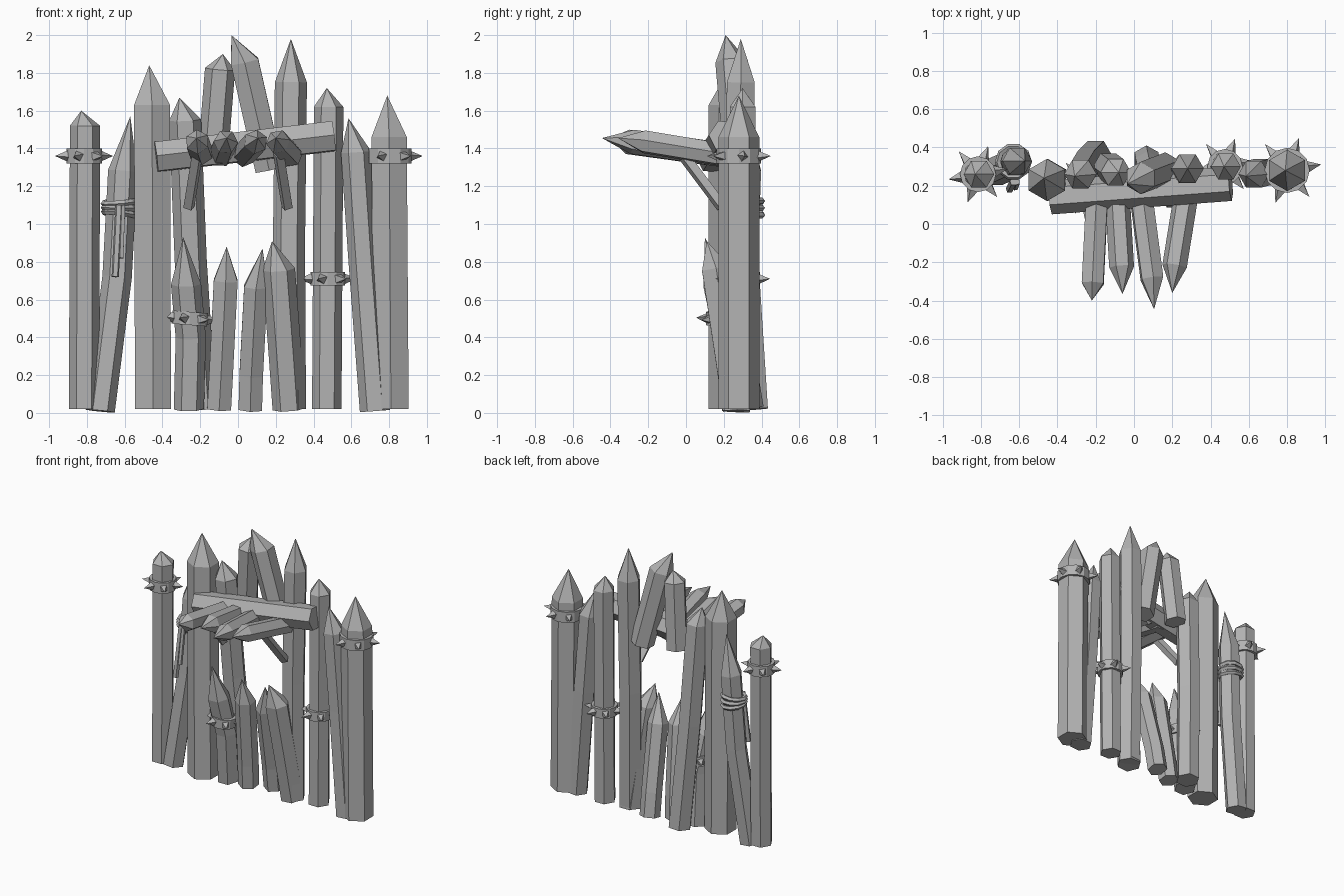
import bpy, bmesh, math
from mathutils import Vector

if "Cube" in bpy.data.objects:
    bpy.data.objects.remove(bpy.data.objects["Cube"])

wood = bpy.data.materials.new("plain grey")
wood.use_nodes = True
grey = (0.45, 0.45, 0.45, 1)
wood.diffuse_color = grey
wood.node_tree.nodes["Principled BSDF"].inputs["Base Color"].default_value = grey
UP = Vector((0, 0, 1))


def finish(name, bm):
    bmesh.ops.recalc_face_normals(bm, faces=bm.faces)
    mesh = bpy.data.meshes.new(name)
    bm.to_mesh(mesh)
    bm.free()
    mesh.materials.append(wood)
    obj = bpy.data.objects.new(name, mesh)
    bpy.context.collection.objects.link(obj)
    return obj


def ring(bm, center, radius, turn, sides, axis):
    tilt = UP.rotation_difference(axis)
    verts = []
    for i in range(sides):
        a = math.tau * i / sides + turn
        verts.append(bm.verts.new(center + tilt @ Vector((math.cos(a), math.sin(a), 0)) * radius))
    return verts


def bridge(bm, low, high):
    for i in range(len(low)):
        j = (i + 1) % len(low)
        bm.faces.new((low[i], low[j], high[j], high[i]))


def pole(name, radius, path, tip=None, point_front=False, sides=6):
    """Faceted pole through the path; sharpened when a tip is given."""
    bm = bmesh.new()
    path = [Vector(p) for p in path]
    axis = (path[-1] - path[0]).normalized()
    turn = math.pi / 2 if point_front else 0
    rings = [ring(bm, p, radius, turn, sides, axis) for p in path]
    bm.faces.new(rings[0])
    for low, high in zip(rings, rings[1:]):
        bridge(bm, low, high)
    if tip:
        apex = bm.verts.new(tip)
        top = rings[-1]
        for i in range(sides):
            bm.faces.new((top[i], top[(i + 1) % sides], apex))
    else:
        bm.faces.new(rings[-1])
    return finish(name, bm)


def spiked_band(name, center, radius, height=0.07, tilt=0, studs=6):
    """Flat collar with pyramid studs all around."""
    bm = bmesh.new()
    half = UP * height / 2
    outer = [ring(bm, h, radius, 0, studs * 2, UP) for h in (-half, half)]
    inner = [ring(bm, h, radius * 0.75, 0, studs * 2, UP) for h in (-half, half)]
    bridge(bm, *outer)
    bridge(bm, *inner)
    bridge(bm, outer[0], inner[0])
    bridge(bm, outer[1], inner[1])
    for i in range(studs):
        a = math.tau * i / studs + math.radians(10)
        out = Vector((math.cos(a), math.sin(a), 0))
        base = ring(bm, out * radius * 0.9, 0.032, 0, 4, out)
        apex = bm.verts.new(out * (radius + 0.062))
        for j in range(4):
            bm.faces.new((base[j], base[(j + 1) % 4], apex))
    obj = finish(name, bm)
    obj.location = center
    obj.rotation_euler.y = tilt


# Tall palisade stakes
pole("right_end_post", .08, [(-.815, .26, .02), (-.81, .26, 1.52)], (-.83, .26, 1.6))
pole("right_leaning_stake", .078, [(-.73, .27, .01), (-.64, .31, .72), (-.61, .33, 1.28)],
     (-.57, .33, 1.57))
pole("right_thick_stake", .11, [(-.45, .23, .02), (-.455, .23, 1.63)], (-.47, .24, 1.84), True)
pole("right_gate_stake", .085, [(-.2, .36, .02), (-.25, .31, .8), (-.28, .26, 1.55)],
     (-.31, .25, 1.67))
pole("left_gate_stake", .085, [(.275, .27, .02), (.27, .28, .9), (.28, .29, 1.75)],
     (.28, .29, 1.98))
pole("left_inner_post", .078, [(.47, .3, .02), (.48, .3, 1.62)], (.47, .3, 1.72))
pole("left_leaning_stake", .08, [(.725, .27, .01), (.665, .27, .8), (.625, .26, 1.38)],
     (.585, .25, 1.56))
pole("left_end_post", .108, [(.81, .28, .02), (.8, .28, 1.46)], (.79, .28, 1.68), True)

# Short stakes closing the lower part of the gap
pole("short_stake_a", .08, [(-.26, .26, .02), (-.25, .22, .4), (-.275, .16, .68)],
     (-.29, .1, .93))
pole("short_stake_b", .073, [(-.1, .27, .02), (-.09, .25, .2), (-.065, .18, .7)],
     (-.06, .13, .88), True)
pole("short_stake_c", .072, [(.065, .34, .02), (.07, .31, .2), (.095, .2, .67)],
     (.13, .14, .87), True)
pole("short_stake_d", .087, [(.27, .27, .02), (.25, .23, .3), (.215, .16, .76)],
     (.18, .11, .91))

# Crossed stakes above the opening
pole("upper_stake_a", .08, [(-.135, .3, 1.33), (-.095, .27, 1.82)], (-.08, .27, 1.9))
pole("upper_stake_b", .085, [(.165, .29, 1.29), (.035, .24, 1.86)], (-.035, .21, 2), True)

# Cross beam and the spikes thrusting forward beneath it
pole("cross_beam", .09, [(-.435, .14, 1.355), (.505, .21, 1.465)], point_front=True)
spikes = [(-.19, -.22, -.4, .09), (-.09, -.06, -.365, .14),
          (.03, .105, -.445, .16), (.28, .2, -.36, .14)]
for i, (back, front, reach, point) in enumerate(spikes):
    shoulder = (front + (back - front) * .15, reach + point, 1.435)
    pole(f"forward_spike_{i + 1}", .065, [(back, .2, 1.365), shoulder],
         (front, reach, 1.455), i % 2 == 0)
for name, side in (("left_brace", 1), ("right_brace", -1)):
    pole(name, .032, [(side * .215, -.02, 1.37), (side * .26, .19, 1.09)], sides=4)

# Studded collars
spiked_band("right_post_band", (-.815, .26, 1.36), .094, .08)
spiked_band("left_post_band", (.8, .28, 1.36), .118, .08)
spiked_band("inner_post_band", (.475, .3, .71), .092)
spiked_band("short_stake_band", (-.255, .2, .5), .094, tilt=.08)

# Rope windings and hanging ends
for i in range(3):
    bpy.ops.mesh.primitive_torus_add(major_segments=10, minor_segments=5, major_radius=.08,
                                     minor_radius=.017, location=(-.63, .325, 1.055 + .03 * i),
                                     rotation=(.08 * (i - 1), .12 - .1 * i, 0))
    coil = bpy.context.object
    coil.name = f"rope_coil_{i + 1}"
    coil.data.materials.append(wood)
pole("rope_end_long", .02, [(-.63, .22, 1.1), (-.65, .18, .72)], sides=5)
pole("rope_end_short", .016, [(-.61, .22, 1.1), (-.62, .19, .82)], sides=5)
